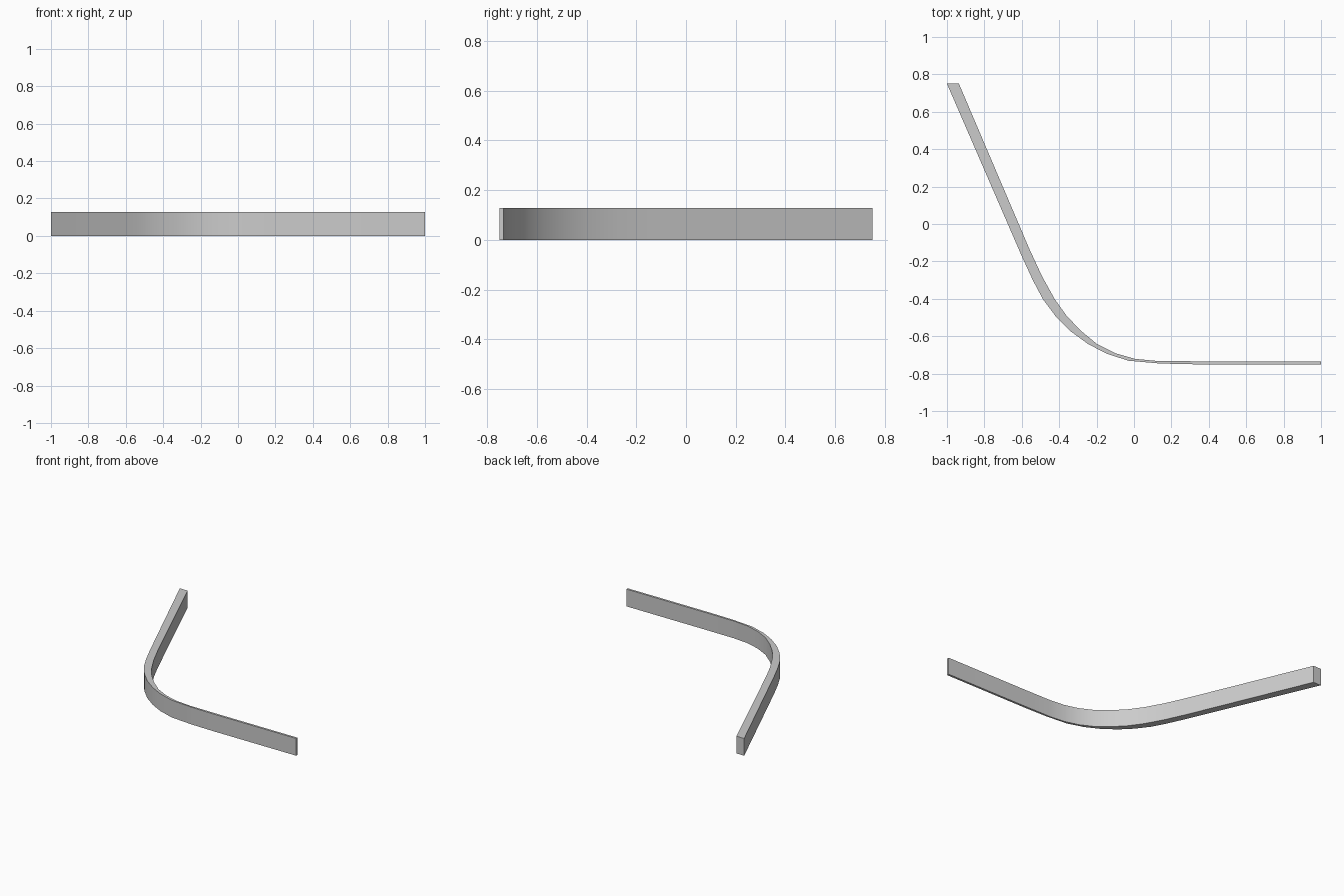
import bpy, bmesh, math

if "Cube" in bpy.data.objects:
    bpy.data.objects.remove(bpy.data.objects["Cube"])

HEIGHT = 0.127

# Paired plan stations along the strip: outer edge, inner edge
outer = [(-1, .75), (-.6, -.172), (-.54, -.302), (-.487, -.402), (-.42, -.492), (-.34, -.573),
         (-.245, -.642), (-.147, -.693), (-.03, -.731), (.14, -.746), (.32, -.75), (1, -.75)]
inner = [(-.936, .75), (-.56, -.132), (-.493, -.277), (-.425, -.4), (-.36, -.491), (-.285, -.57),
         (-.2, -.64), (-.1, -.691), (.005, -.721), (.12, -.732), (.32, -.734), (1, -.734)]

# Curved tapering strip: four-cornered sections bridged along the bend
bm = bmesh.new()
sections = [[bm.verts.new((x, y, z)) for (x, y), z in
             ((o, 0), (i, 0), (i, HEIGHT), (o, HEIGHT))] for o, i in zip(outer, inner)]
for a, b in zip(sections, sections[1:]):
    for k in range(4):
        n = (k + 1) % 4
        bm.faces.new((a[k], a[n], b[n], b[k]))

# End caps
bm.faces.new(sections[0])
bm.faces.new(sections[-1])
bmesh.ops.recalc_face_normals(bm, faces=bm.faces)

mesh = bpy.data.meshes.new("curved_strip")
bm.to_mesh(mesh)
bm.free()
strip = bpy.data.objects.new("curved_strip", mesh)
bpy.context.collection.objects.link(strip)
bpy.context.view_layer.objects.active = strip
strip.select_set(True)
bpy.ops.object.shade_smooth_by_angle(angle=math.radians(30))
